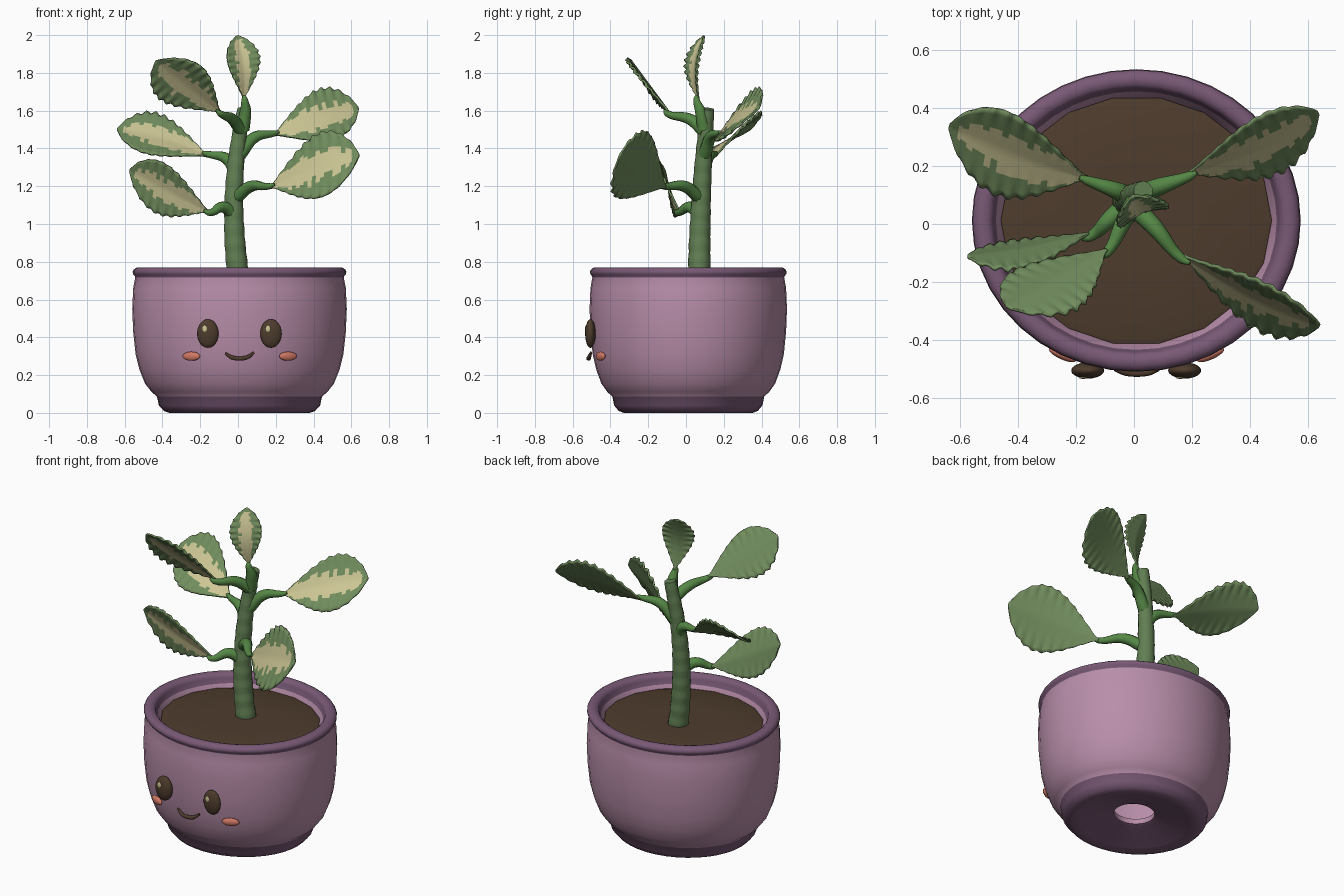
import bpy, bmesh, math, random
from mathutils import Vector

random.seed(4)
cube = bpy.data.objects.get("Cube")
if cube:
    bpy.data.objects.remove(cube)


def material(name, *rgb):
    m = bpy.data.materials.new(name)
    m.use_nodes = True
    m.diffuse_color = (*rgb, 1)
    m.node_tree.nodes["Principled BSDF"].inputs["Base Color"].default_value = (*rgb, 1)
    return m


PINK = material("mauve glaze", .48, .27, .40)
PURPLE = material("dark purple glaze", .19, .10, .18)
BROWN = material("soil brown", .076, .045, .026)
CHEEK = material("coral blush", .63, .19, .13)
STEM = material("stem green", .12, .21, .085)
STALK = material("stalk green", .09, .24, .06)
LEAF = material("leaf green", .165, .265, .11)
CREAM = material("leaf cream", .61, .565, .30)

CENTRE = Vector((.008, .012, 0))
OVAL = .92


def finish(ob, *mats, angle=40):
    for m in mats:
        ob.data.materials.append(m)
    bpy.ops.object.select_all(action="DESELECT")
    ob.select_set(True)
    bpy.context.view_layer.objects.active = ob
    bpy.ops.object.shade_smooth_by_angle(angle=math.radians(angle))
    return ob


def add_mesh(name, bm):
    me = bpy.data.meshes.new(name)
    bm.to_mesh(me)
    bm.free()
    ob = bpy.data.objects.new(name, me)
    bpy.context.collection.objects.link(ob)
    return ob


def lathe(name, profile, mats, sides, closed, slot=lambda r, z: 0):
    """Turn (radius, height) points into an oval vessel."""
    bm = bmesh.new()
    rings = []
    for r, z in profile:
        ring = []
        for i in range(sides):
            a = math.tau * i / sides
            ring.append(bm.verts.new(CENTRE + Vector((r * math.cos(a), r * OVAL * math.sin(a), z))))
        rings.append(ring)
    for k in range(len(rings) if closed else len(rings) - 1):
        n = (k + 1) % len(rings)
        (r0, z0), (r1, z1) = profile[k], profile[n]
        for i in range(sides):
            j = (i + 1) % sides
            f = bm.faces.new((rings[k][i], rings[k][j], rings[n][j], rings[n][i]))
            f.material_index = slot((r0 + r1) / 2, (z0 + z1) / 2)
    bmesh.ops.remove_doubles(bm, verts=bm.verts, dist=.0005)
    bmesh.ops.recalc_face_normals(bm, faces=bm.faces)
    return finish(add_mesh(name, bm), *mats)


def tube(name, points, radii, mat):
    """Tapered round tube through the points."""
    cu = bpy.data.curves.new(name, "CURVE")
    cu.dimensions = "3D"
    cu.bevel_depth = 1
    cu.bevel_resolution = 3
    cu.resolution_u = 6
    cu.use_fill_caps = True
    sp = cu.splines.new("BEZIER")
    sp.bezier_points.add(len(points) - 1)
    for bp, co, r in zip(sp.bezier_points, points, radii):
        bp.co = co
        bp.radius = r
        bp.handle_left_type = bp.handle_right_type = "AUTO"
    ob = bpy.data.objects.new(name, cu)
    bpy.context.collection.objects.link(ob)
    bpy.ops.object.select_all(action="DESELECT")
    ob.select_set(True)
    bpy.context.view_layer.objects.active = ob
    bpy.ops.object.convert(target="MESH")
    return finish(bpy.context.object, mat)


def ellipsoid(name, loc, size, mat, turn=0):
    bpy.ops.mesh.primitive_uv_sphere_add(segments=20, ring_count=12, location=loc, rotation=(0, 0, turn))
    ob = bpy.context.object
    ob.name = name
    ob.scale = size
    return finish(ob, mat, angle=60)


# Pot: foot, wall, rolled rim, inner wall and drain hole in one profile
def pot_slot(r, z):
    rim = z > .715 and r > .48
    foot = z < .087 and r > .125
    return 1 if rim or foot else 0


pot_profile = [(.12, .09), (.12, .058), (.14, .05), (.24, .035), (.32, .01), (.37, 0), (.40, .01),
               (.427, .04), (.437, .087), (.465, .11), (.50, .155), (.53, .23), (.55, .31), (.563, .43),
               (.568, .55), (.563, .66), (.552, .718)]
for i in range(9):
    a = math.radians(-50 + 230 * i / 8)
    pot_profile.append((.53 + .036 * math.cos(a), .744 + .027 * math.sin(a)))
pot_profile += [(.485, .714), (.455, .67), (.45, .5), (.40, .18), (.30, .10)]
lathe("pot", pot_profile, (PINK, PURPLE), 40, True, pot_slot)
lathe("soil", [(.468, .695), (.45, .70), (.2, .705), (0, .705)], (BROWN,), 18, False)

# Face
for side, x in (("right", -.16), ("left", .175)):
    ellipsoid(side + "_eye", (x, -.506, .42), (.057, .028, .076), BROWN)
    ellipsoid(side + "_eye_glint", (x - .016, -.531, .445), (.013, .004, .017), CREAM)
for side, x, turn in (("right", -.247, -.42), ("left", .265, .42)):
    ellipsoid(side + "_cheek", (x, -.452, .30), (.051, .016, .024), CHEEK, turn)
tube("smile", [(-.066, -.503, .316), (-.03, -.513, .293), (.008, -.516, .288), (.05, -.513, .295),
               (.084, -.503, .32)], [.006, .011, .012, .011, .006], BROWN)

# Stem with faint growth rings
path, radii = [], []
for k in range(23):
    t = k / 22
    z = .68 + .93 * t
    path.append((-.022 + .19 * (z - 1.08) ** 2, .07 + .045 * t * t, z))
    radii.append((.06 - .025 * t ** 1.4) * (1.03 if k % 2 else .98))
tube("stem", path, radii, STEM)

ROWS, COLS = 44, 16


def leaf(name, base, axis, width, bow):
    """Scalloped leaf blade, cream streak on its upper face only."""
    base, axis, width = Vector(base), Vector(axis), Vector(width)
    normal = axis.cross(width).normalized()
    bm = bmesh.new()
    grid = []
    for i in range(ROWS + 1):
        t = i / ROWS
        spread = max(math.sin(math.pi * min(t, .997) ** 1.45) ** .72, .05 if t < .5 else .02)
        scallop = math.sin(t * math.tau * 10)
        row = []
        for j in range(COLS + 1):
            u = 2 * j / COLS - 1
            edge = abs(u) ** 3
            lift = bow * math.sin(math.pi * t) + spread * (.018 * abs(u) + .008 * edge * scallop) - .008
            reach = spread * u * (1 + .025 * edge * scallop)
            row.append(bm.verts.new(base + axis * t + width * .5 * reach + normal * lift))
        grid.append(row)
    for i in range(ROWS):
        t = (i + .5) / ROWS
        if i % 2 == 0:
            low, high = (.36 + .6 * (1 - t) ** 3 + random.uniform(-.16, .16) for _ in range(2))
        for j in range(COLS):
            u = (2 * j + 1) / COLS - 1
            f = bm.faces.new((grid[i][j], grid[i + 1][j], grid[i + 1][j + 1], grid[i][j + 1]))
            f.material_index = 1 if -low < u < high and t < .94 else 0
    ob = finish(add_mesh(name, bm), LEAF, CREAM, LEAF, LEAF, angle=50)
    solid = ob.modifiers.new("thickness", "SOLIDIFY")
    solid.thickness = .01
    solid.offset = -1
    solid.material_offset = solid.material_offset_rim = 2


# Leaves: stalk root, stalk bend, blade base, blade axis, blade width, bow
leaves = {
    "left_upper": ((.01, .10, 1.37), (.09, .13, 1.46), (.19, .165, 1.48), (.45, .21, .14), (-.075, .19, .265), .02),
    "left_lower": ((-.01, .07, 1.14), (.07, -.01, 1.2), (.165, -.12, 1.2), (.47, -.24, .17), (0, .17, .34), .02),
    "right_upper": ((.02, .10, 1.49), (-.03, .02, 1.555), (-.095, -.10, 1.585), (-.34, -.2, .27), (-.22, .125, -.17), 0),
    "right_middle": ((-.01, .09, 1.27), (-.06, .115, 1.345), (-.16, .15, 1.37), (-.48, .18, .14), (-.05, -.28, -.21), .025),
    "right_lower": ((-.02, .07, 1.05), (-.08, .02, 1.09), (-.155, -.045, 1.06), (-.42, -.08, .22), (-.05, .09, -.26), .01),
    "top": ((.025, .095, 1.5), (.04, .075, 1.6), (.035, .055, 1.66), (-.035, .03, .34), (-.17, -.07, -.02), .04),
}
for name, (root, bend, base, axis, width, bow) in leaves.items():
    tip = Vector(base) + Vector(axis) * .06
    tube(name + "_stalk", [root, bend, base, tip], [.036, .03, .017, .008], STALK)
    leaf(name + "_leaf", base, axis, width, bow)
